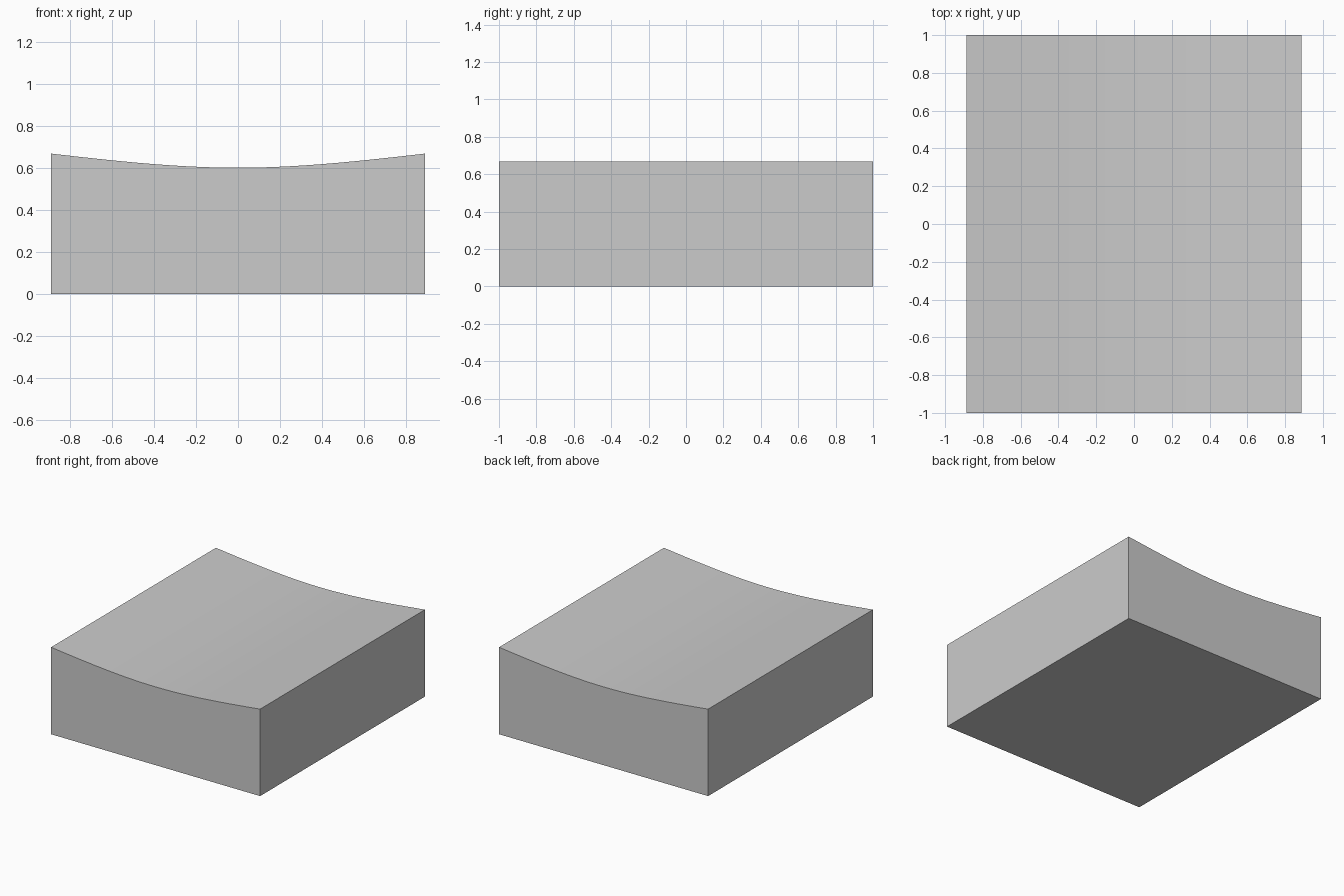
import bpy, bmesh

if "Cube" in bpy.data.objects:
    bpy.data.objects.remove(bpy.data.objects["Cube"])

HALF_X, HALF_Y = 0.888, 1.0
EDGE_Z, MID_Z = 0.668, 0.601
STEPS = 16


def bezier(a, b, c, d, t):
    s = 1 - t
    return a * s**3 + 3 * b * s * s * t + 3 * c * s * t * t + d * t**3


# Right half of the dished top, from the middle to the rim
half = [(bezier(0, 0.3, 0.6, HALF_X, i / STEPS),
         bezier(MID_Z, MID_Z, MID_Z + 0.034, EDGE_Z, i / STEPS))
        for i in range(STEPS + 1)]
left = [(-x, z) for x, z in half[1:]]

# Closed front profile, mirrored about the middle
profile = [(-HALF_X, 0), (HALF_X, 0)] + half[::-1] + left

# Extrude the profile from front to back
bm = bmesh.new()
face = bm.faces.new([bm.verts.new((x, -HALF_Y, z)) for x, z in profile])
result = bmesh.ops.extrude_face_region(bm, geom=[face])
new_verts = [g for g in result["geom"] if isinstance(g, bmesh.types.BMVert)]
bmesh.ops.translate(bm, verts=new_verts, vec=(0, 2 * HALF_Y, 0))
bmesh.ops.recalc_face_normals(bm, faces=bm.faces)
mesh = bpy.data.meshes.new("dished_block")
bm.to_mesh(mesh)
bm.free()

block = bpy.data.objects.new("dished_block", mesh)
bpy.context.collection.objects.link(block)
bpy.context.view_layer.objects.active = block
block.select_set(True)
bpy.ops.object.shade_smooth_by_angle()
